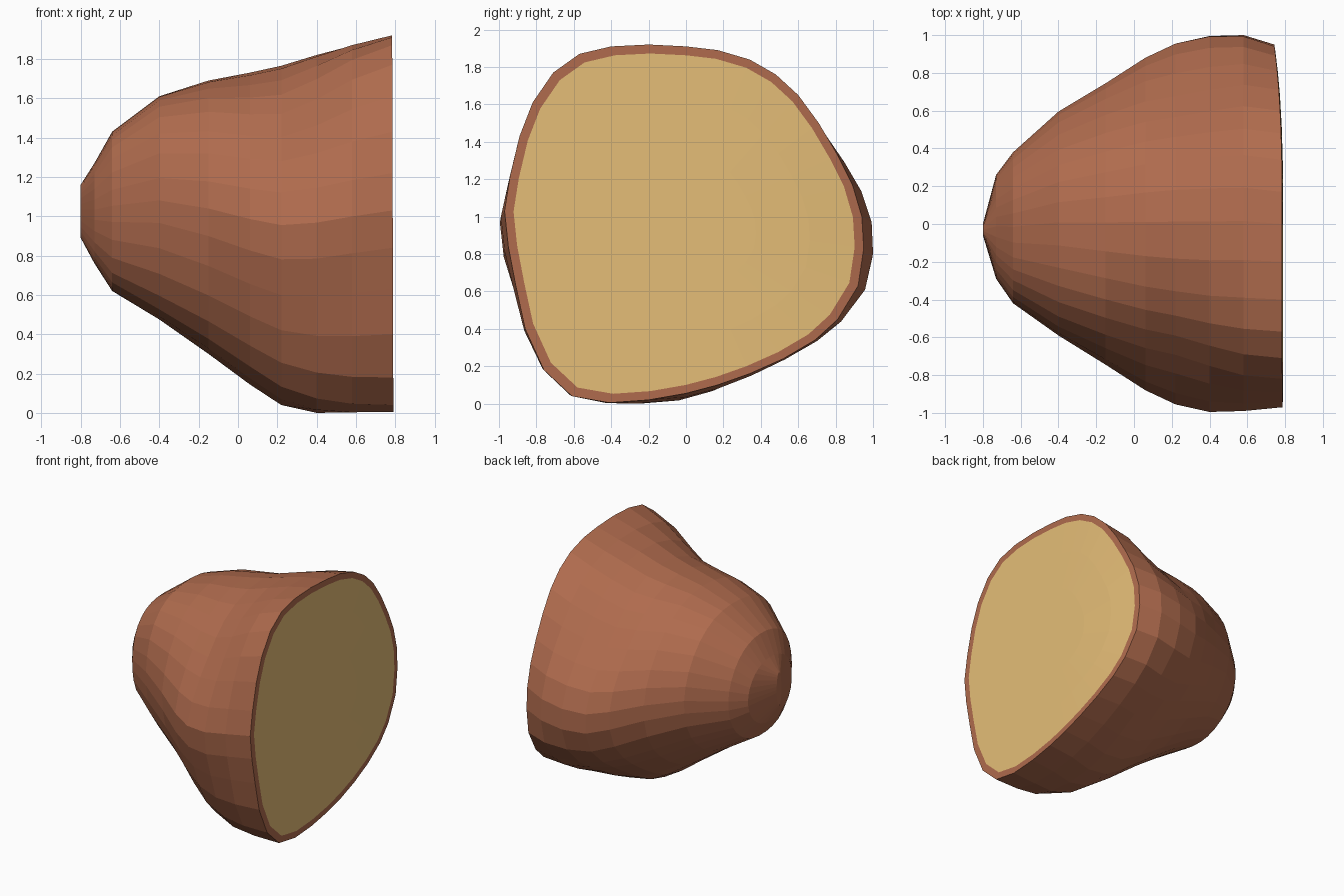
import bpy, bmesh, math

if "Cube" in bpy.data.objects:
    bpy.data.objects.remove(bpy.data.objects["Cube"])

# Cut-face outline in (y, z)
OUTLINE = [(-.2, 1.92), (0, 1.91), (.17, 1.89), (.34, 1.84), (.48, 1.76), (.6, 1.65), (.71, 1.5),
           (.81, 1.33), (.89, 1.17), (.94, 1.0), (.95, .83), (.92, .63), (.81, .45), (.69, .34),
           (.52, .24), (.34, .16), (.17, .1), (0, .055), (-.2, .02), (-.41, .005), (-.61, .04),
           (-.76, .18), (-.86, .4), (-.91, .63), (-.95, .84), (-.97, 1.03), (-.94, 1.22),
           (-.89, 1.43), (-.82, 1.61), (-.71, 1.77), (-.57, 1.87), (-.4, 1.91)]
# Sections behind the cut: x, y min, y max, z min, z max, blend (0 oval, 1 cut outline)
SECTIONS = [(-.80, -.06, 0, .89, 1.16, 0), (-.73, -.29, .26, .76, 1.27, 0),
            (-.64, -.42, .38, .62, 1.43, .1), (-.40, -.59, .595, .475, 1.61, .2),
            (-.15, -.745, .745, .30, 1.69, .35), (.06, -.88, .88, .145, 1.73, .5),
            (.22, -.955, .955, .04, 1.765, .7), (.40, -.995, .995, .0, 1.82, .85),
            (.58, -.99, 1.0, .003, 1.87, .95)]


def material(name, color):
    m = bpy.data.materials.new(name)
    m.diffuse_color = (*color, 1)
    m.use_nodes = True
    m.node_tree.nodes["Principled BSDF"].inputs["Base Color"].default_value = m.diffuse_color
    return m


def fit(values, lo, hi):
    a, b = min(values), max(values)
    return [lo + (v - a) / (b - a) * (hi - lo) for v in values]


def waist(x):
    return math.exp(-((x - .25) / .3) ** 2)


def flank(x, u, v):
    # How far the diagonal flanks are drawn in (waist) or pushed out (blunt tip)
    if v > 0:
        q = (.09 if u > 0 else .13) * waist(x)
    else:
        q = (.10 if u > 0 else .08) * waist(x)
    if x < -.25 and u < 0:
        q -= .05
    return q


def section(x, y0, y1, z0, z1, blend):
    us = fit([p[0] for p in OUTLINE], -1, 1)
    vs = fit([p[1] for p in OUTLINE], -1, 1)
    pts = []
    for u, v in zip(us, vs):
        r = math.hypot(u, v)
        k = blend + (1 - blend) / r
        k *= 1 - flank(x, u, v) * (2 * u * v / r ** 2) ** 2
        # The underside leans towards -y
        lean = .1 * waist(x) * max(0, -v - .3)
        pts.append((u * k - lean, v * k))
    ys = fit([p[0] for p in pts], y0, y1)
    zs = fit([p[1] for p in pts], z0, z1)
    return [(x, y, z) for y, z in zip(ys, zs)]


def cut_ring(scale):
    # The cut bends back slightly on the +y side
    cy, cz = -.01, .96
    ring = []
    for y, z in OUTLINE:
        y, z = cy + (y - cy) * scale, cz + (z - cz) * scale
        ring.append((.79 - .006 * z / 1.92 - .052 * max(0, y) ** 3, y, z))
    return ring


def loft(name, rings, mat, cap_first=False, cap_last=False):
    bm = bmesh.new()
    loops = [[bm.verts.new(p) for p in ring] for ring in rings]
    n = len(OUTLINE)
    for a, b in zip(loops, loops[1:]):
        for i in range(n):
            j = (i + 1) % n
            bm.faces.new((a[i], a[j], b[j], b[i]))
    if cap_first:
        bm.faces.new(loops[0][::-1])
    if cap_last:
        bm.faces.new(loops[-1])
    bmesh.ops.recalc_face_normals(bm, faces=bm.faces)
    # The open loft's cut side must face +x
    bm.normal_update()
    front = max(bm.faces, key=lambda f: f.calc_center_median().x)
    if front.normal.x < 0:
        bmesh.ops.reverse_faces(bm, faces=bm.faces)
    me = bpy.data.meshes.new(name)
    bm.to_mesh(me)
    bm.free()
    me.materials.append(mat)
    ob = bpy.data.objects.new(name, me)
    bpy.context.collection.objects.link(ob)
    return ob


# Skin: outer shell plus the thin rim around the cut
loft("skin", [section(*s) for s in SECTIONS] + [cut_ring(1), cut_ring(.95)],
     material("skin_brown", (.43, .147, .075)), cap_first=True)

# Flesh: tan cut surface inside the rim
loft("flesh", [cut_ring(s) for s in (.95, .7, .4)],
     material("flesh_tan", (.78, .51, .185)), cap_last=True)
